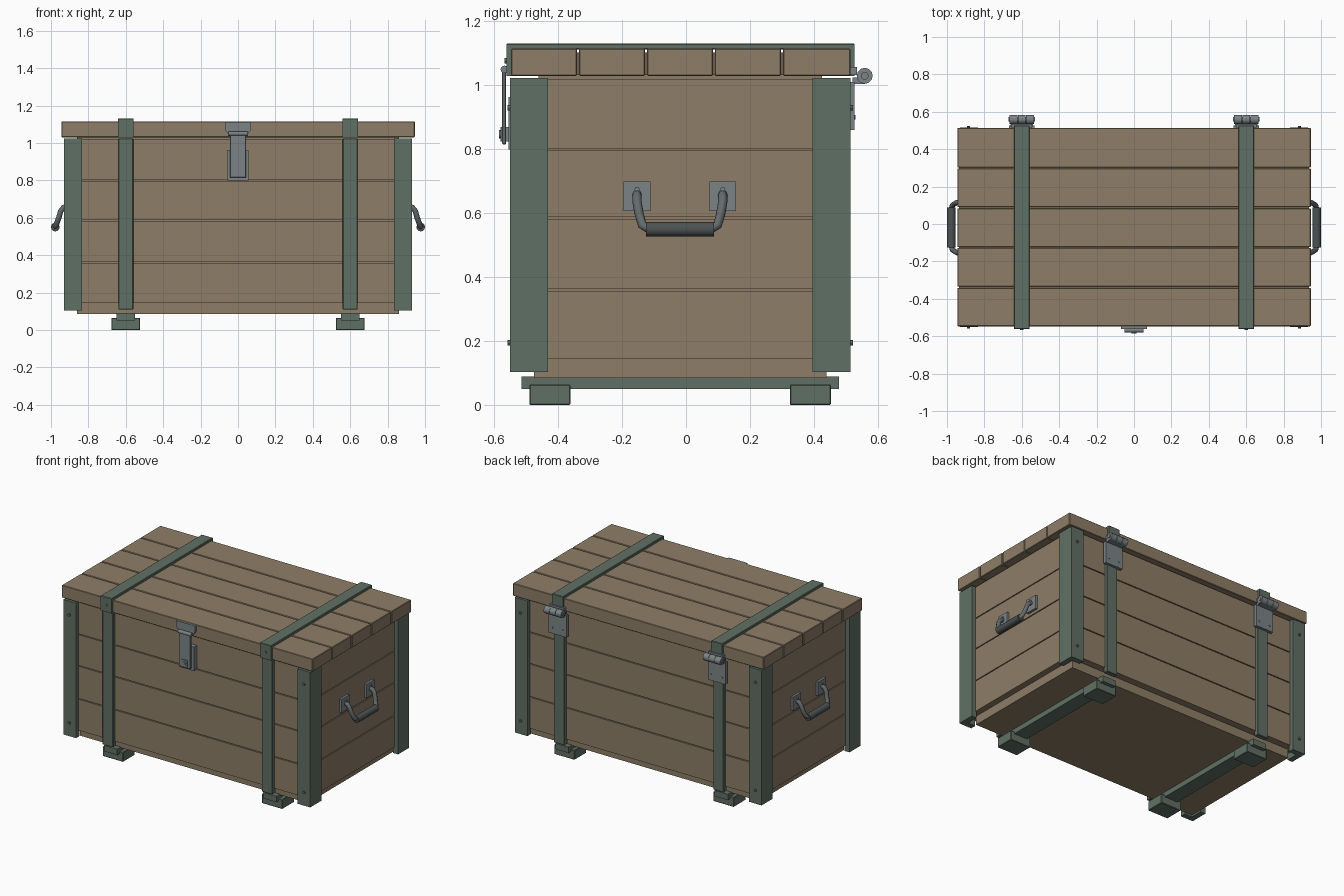
import bpy, bmesh, math
from mathutils import Vector, Matrix

if "Cube" in bpy.data.objects:
    bpy.data.objects.remove(bpy.data.objects["Cube"])

def mat(name, c):
    m = bpy.data.materials.new(name)
    m.diffuse_color = (*c, 1)
    m.use_nodes = True
    m.node_tree.nodes["Principled BSDF"].inputs["Base Color"].default_value = m.diffuse_color
    return m

WOOD = mat("brown_wood", (0.272, 0.207, 0.135))
GREEN = mat("green_trim", (0.118, 0.163, 0.130))
STEEL = mat("grey_steel", (0.200, 0.230, 0.240))
IRON = mat("handle_iron", (0.130, 0.145, 0.150))
DARK = mat("dark_grip", (0.072, 0.085, 0.085))
CY = -0.018  # body centre in y

def obj(name, bm, m):
    bmesh.ops.recalc_face_normals(bm, faces=bm.faces)
    me = bpy.data.meshes.new(name)
    bm.to_mesh(me)
    bm.free()
    o = bpy.data.objects.new(name, me)
    me.materials.append(m)
    bpy.context.collection.objects.link(o)
    return o

def box(name, x, y, z, m, bevel=0):
    bm = bmesh.new()
    lo, hi = Vector((x[0], y[0], z[0])), Vector((x[1], y[1], z[1]))
    bmesh.ops.create_cube(bm, size=1, matrix=Matrix.Translation((lo + hi) / 2) @ Matrix.Diagonal((*(hi - lo), 1)))
    if bevel:
        bmesh.ops.bevel(bm, geom=bm.edges[:], offset=bevel, segments=1, affect='EDGES')
    return obj(name, bm, m)

def cyl(name, a, b, r, m, n=12):
    a, b = Vector(a), Vector(b)
    bm = bmesh.new()
    rot = Vector((0, 0, 1)).rotation_difference(b - a).to_matrix().to_4x4()
    bmesh.ops.create_cone(bm, cap_ends=True, segments=n, radius1=r, radius2=r,
                          depth=(b - a).length, matrix=Matrix.Translation((a + b) / 2) @ rot)
    o = obj(name, bm, m)
    if n > 8:
        for f in o.data.polygons:
            f.use_smooth = len(f.vertices) == 4
        o.data.set_sharp_from_angle(angle=math.radians(40))
    return o

def prism(name, pts, axis, d0, d1, m):
    # extrude a 2D outline: axis z takes (x, y) points, axis y takes (x, z) points
    bm = bmesh.new()
    to3 = (lambda p, d: (p[0], p[1], d)) if axis == 'z' else (lambda p, d: (p[0], d, p[1]))
    f = bm.faces.new([bm.verts.new(to3(p, d0)) for p in pts])
    ext = bmesh.ops.extrude_face_region(bm, geom=[f])
    move = Vector(to3((0, 0), d1 - d0))
    bmesh.ops.translate(bm, vec=move, verts=[v for v in ext['geom'] if isinstance(v, bmesh.types.BMVert)])
    return obj(name, bm, m)

def tube(name, pts, r, m):
    cu = bpy.data.curves.new(name, 'CURVE')
    cu.dimensions = '3D'
    cu.bevel_depth, cu.bevel_resolution, cu.use_fill_caps = r, 2, True
    sp = cu.splines.new('POLY')
    sp.points.add(len(pts) - 1)
    for p, q in zip(sp.points, pts):
        p.co = (*q, 1)
    cu.materials.append(m)
    o = bpy.data.objects.new(name, cu)
    bpy.context.collection.objects.link(o)
    return o

# base board, core behind the plank gaps, and lip under the lid
box("base_board", (-0.86, 0.86), (CY - 0.457, CY + 0.457), (0.085, 0.15), WOOD)
box("body_core", (-0.89, 0.89), (CY - 0.493, CY + 0.493), (0.147, 1.015), WOOD)
box("lid_lip", (-0.86, 0.86), (CY - 0.443, CY + 0.443), (1.01, 1.035), WOOD)

# wall planks
seams = [0.142, 0.36, 0.585, 0.80, 1.023]
for i in range(4):
    box(f"wall_plank_{i}", (-0.902, 0.902), (CY - 0.505, CY + 0.505),
        (seams[i] + 0.003, seams[i + 1] - 0.003), WOOD)

# lid planks
ys = [-0.55, -0.338, -0.125, 0.087, 0.30, 0.517]
for i in range(5):
    box(f"lid_plank_{i}", (-0.945, 0.945), (ys[i] + 0.003, ys[i + 1] - 0.003), (1.03, 1.115), WOOD, 0.003)
box("lid_core", (-0.935, 0.935), (-0.54, 0.507), (1.033, 1.103), WOOD)

# L-shaped corner posts with bolts
for sx in (-1, 1):
    for sy in (-1, 1):
        P = [(0.93, 0.533), (0.835, 0.533), (0.835, 0.495), (0.892, 0.495), (0.892, 0.413), (0.93, 0.413)]
        prism("corner_post", [(sx * x, CY + sy * y) for x, y in P], 'z', 0.103, 1.023, GREEN)
        for z in (0.195, 0.93):
            cyl("post_bolt", (sx * 0.885, CY + sy * 0.52, z), (sx * 0.885, CY + sy * 0.541, z), 0.009, GREEN, 8)

for s in (-1, 1):
    x = s * 0.6
    w = (x - 0.04, x + 0.04)
    # vertical and lid straps
    box("front_strap", w, (-0.545, -0.51), (0.11, 1.023), GREEN, 0.003)
    box("back_strap", w, (0.475, 0.509), (0.11, 1.023), GREEN, 0.003)
    w = (x - 0.042, x + 0.042)
    box("lid_strap", w, (-0.562, 0.527), (1.112, 1.131), GREEN, 0.003)
    box("lid_strap_front", w, (-0.562, -0.545), (1.03, 1.128), GREEN)
    box("lid_strap_back", w, (0.51, 0.527), (1.03, 1.128), GREEN)
    cyl("strap_bolt", (x, -0.555, 1.077), (x, -0.567, 1.077), 0.009, GREEN, 8)
    # batten and feet
    box("bottom_batten", (x - 0.05, x + 0.05), (-0.515, 0.478), (0.05, 0.09), GREEN)
    for y in ((-0.49, -0.362), (0.325, 0.453)):
        box("foot", (x - 0.077, x + 0.077), y, (0, 0.065), GREEN, 0.003)
    # hinge
    box("hinge_lower_leaf", (x - 0.067, x + 0.067), (0.505, 0.527), (0.86, 1.01), STEEL)
    box("hinge_upper_leaf", (x - 0.055, x + 0.055), (0.515, 0.535), (1.033, 1.058), STEEL)
    box("hinge_arm", (x - 0.06, x + 0.06), (0.52, 0.558), (1.005, 1.025), STEEL)
    for k in (-1, 0, 1):
        cyl("hinge_knuckle", (x + k * 0.044 - 0.021, 0.559, 1.03), (x + k * 0.044 + 0.021, 0.559, 1.03), 0.025, STEEL)
    cyl("hinge_pin", (x - 0.07, 0.559, 1.03), (x + 0.07, 0.559, 1.03), 0.012, STEEL)
    for dx in (-0.04, 0.04):
        cyl("hinge_screw", (x + dx, 0.52, 0.9), (x + dx, 0.53, 0.9), 0.007, STEEL, 8)

# latch on the front
prism("latch_upper_plate", [(-0.07, 1.113), (0.07, 1.113), (0.07, 1.07), (0.05, 1.045), (-0.05, 1.045), (-0.07, 1.07)],
      'y', -0.562, -0.54, STEEL)
box("latch_lower_plate", (-0.056, 0.056), (-0.555, -0.51), (0.80, 0.963), STEEL)
cyl("latch_pivot", (-0.05, -0.568, 1.05), (0.05, -0.568, 1.05), 0.012, STEEL)
box("latch_hasp", (-0.044, 0.044), (-0.575, -0.563), (0.815, 1.05), STEEL, 0.003)
box("latch_staple", (-0.023, 0.023), (-0.58, -0.55), (0.825, 0.87), STEEL)
cyl("latch_knob", (0, -0.575, 0.847), (0, -0.585, 0.847), 0.013, STEEL)

# carrying handles on both ends
for s in (-1, 1):
    yc = -0.019
    for t in (-1, 1):
        y = yc + t * 0.134
        box("handle_plate", sorted((s * 0.895, s * 0.918)), (y - 0.042, y + 0.042), (0.607, 0.70), STEEL)
        cyl("handle_plate_bolt", (s * 0.91, y, 0.675), (s * 0.926, y, 0.675), 0.008, STEEL, 8)
        tube("handle_leg", [(s * 0.91, y, 0.66), (s * 0.933, y, 0.655), (s * 0.948, y, 0.635),
                            (s * 0.958, yc + t * 0.128, 0.60), (s * 0.972, yc + t * 0.118, 0.563),
                            (s * 0.977, yc + t * 0.095, 0.55)], 0.0145, IRON)
    cyl("handle_grip", (s * 0.977, yc - 0.106, 0.55), (s * 0.977, yc + 0.106, 0.55), 0.023, DARK)
